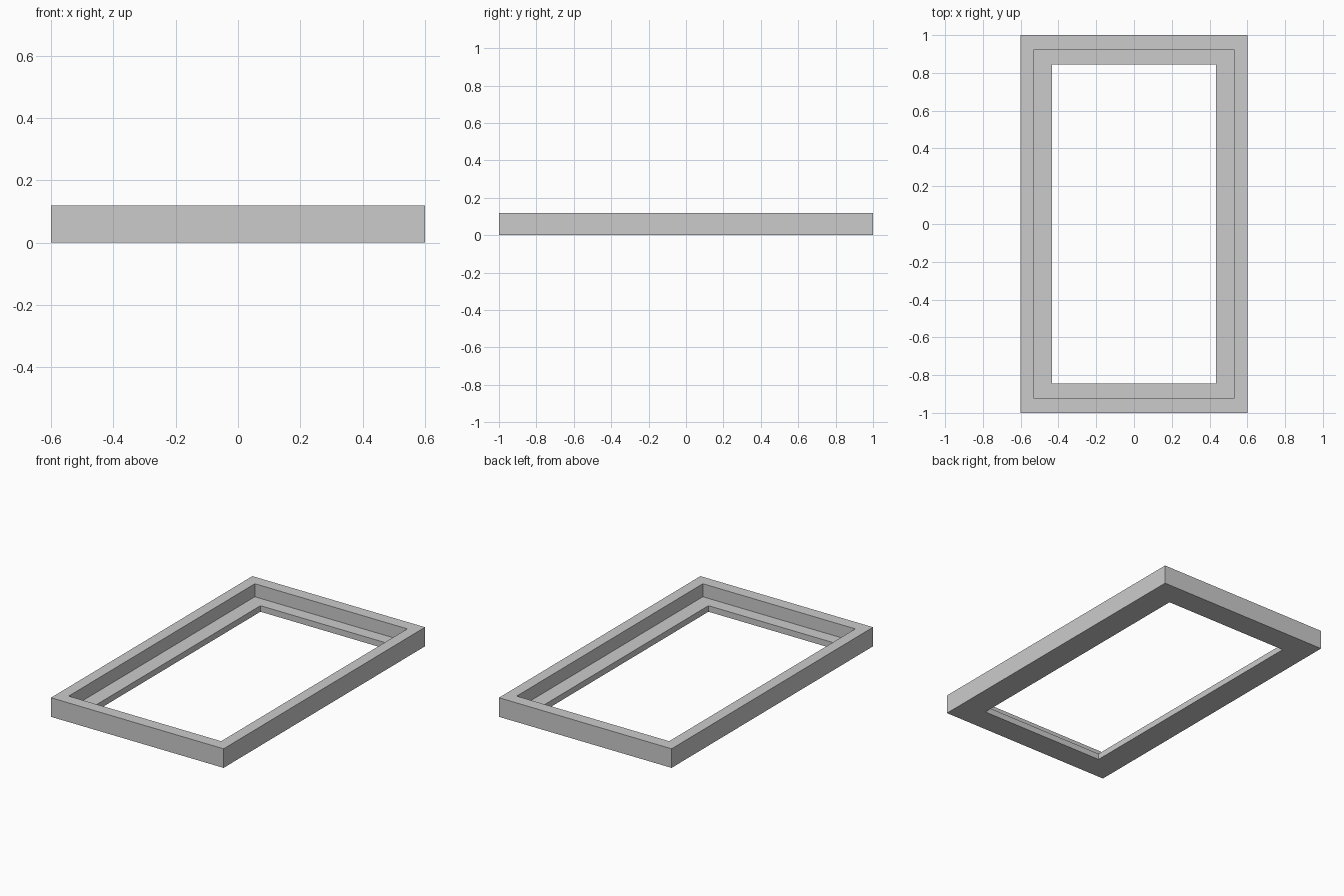
import bpy
import bmesh

cube = bpy.data.objects.get("Cube")
if cube:
    bpy.data.objects.remove(cube, do_unlink=True)

# Plain grey material
grey = bpy.data.materials.new("plain grey")
grey.use_nodes = True
colour = (0.6, 0.6, 0.6, 1)
grey.diffuse_color = colour
grey.node_tree.nodes["Principled BSDF"].inputs["Base Color"].default_value = colour

HEIGHT, LEDGE = 0.12, 0.038
OUTER, STEP, OPENING = (0.6, 1.0), (0.53, 0.924), (0.435, 0.844)

# Rectangular rings around the stepped cross-section
rings = [(OUTER, 0), (OUTER, HEIGHT), (STEP, HEIGHT),
         (STEP, LEDGE), (OPENING, LEDGE), (OPENING, 0)]
corners = [(-1, -1), (1, -1), (1, 1), (-1, 1)]

bm = bmesh.new()
loops = [[bm.verts.new((sx * w, sy * d, z)) for sx, sy in corners]
         for (w, d), z in rings]

# Bridge each ring to the next, closing the section underneath
for i, low in enumerate(loops):
    high = loops[(i + 1) % len(loops)]
    for k in range(4):
        n = (k + 1) % 4
        bm.faces.new((low[k], low[n], high[n], high[k]))
bmesh.ops.recalc_face_normals(bm, faces=bm.faces)

mesh = bpy.data.meshes.new("rebated_frame")
bm.to_mesh(mesh)
bm.free()
mesh.materials.append(grey)
frame = bpy.data.objects.new("rebated_frame", mesh)
bpy.context.collection.objects.link(frame)
